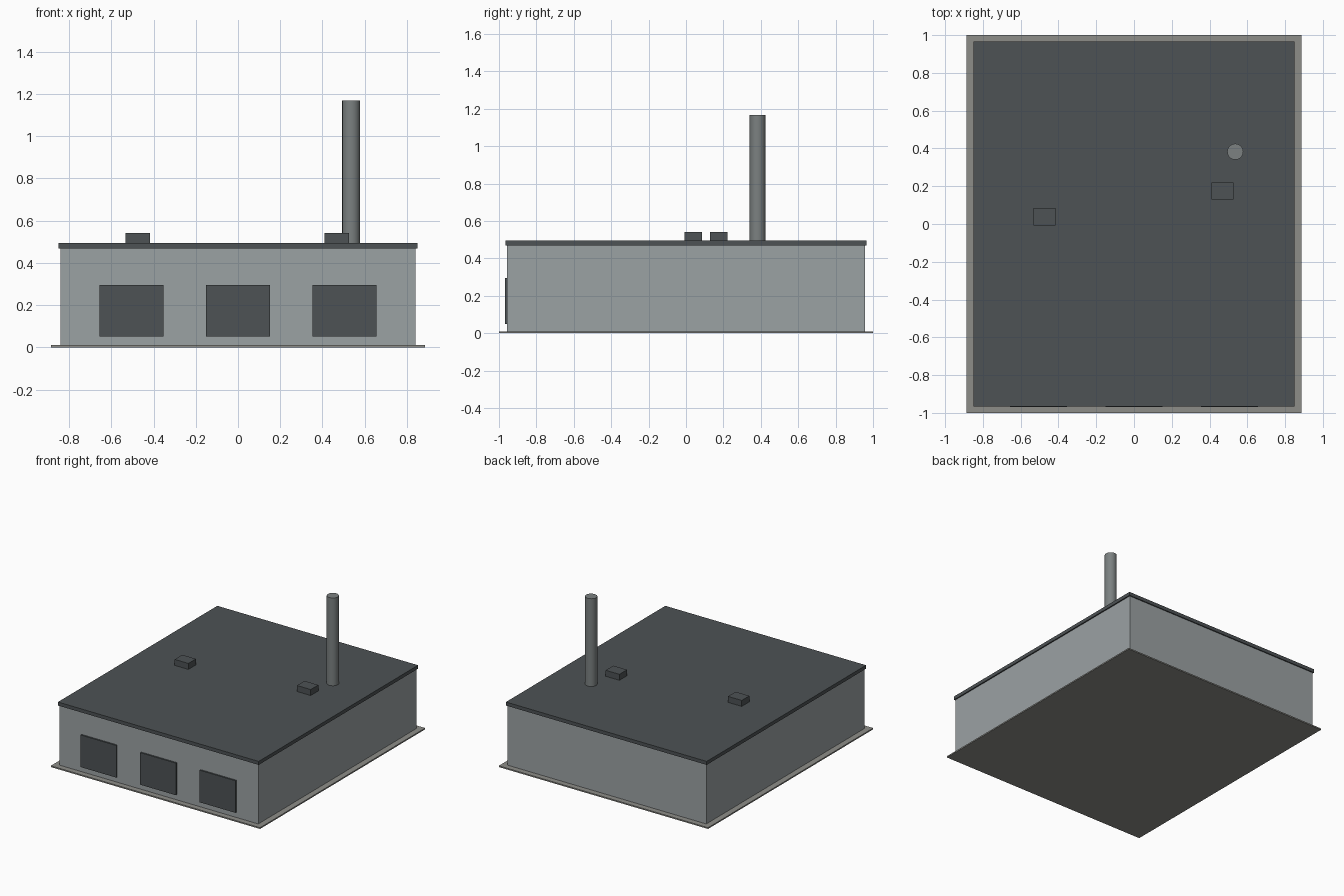
import bpy

if "Cube" in bpy.data.objects:
    bpy.data.objects.remove(bpy.data.objects["Cube"])


def material(name, rgb):
    m = bpy.data.materials.new(name)
    m.diffuse_color = (*rgb, 1)
    m.use_nodes = True
    m.node_tree.nodes["Principled BSDF"].inputs["Base Color"].default_value = m.diffuse_color
    return m


wall_grey = material("wall_grey", (0.33, 0.36, 0.37))
dark_grey = material("dark_grey", (0.075, 0.085, 0.09))
slab_grey = material("slab_grey", (0.27, 0.27, 0.25))
pipe_grey = material("pipe_grey", (0.20, 0.22, 0.22))


def box(name, x, y, z, mat):
    """Box from (min, max) ranges on each axis."""
    bpy.ops.mesh.primitive_cube_add(size=1, location=[sum(r) / 2 for r in (x, y, z)])
    ob = bpy.context.object
    ob.name = name
    ob.scale = [r[1] - r[0] for r in (x, y, z)]
    bpy.ops.object.transform_apply(location=False, rotation=False, scale=True)
    ob.data.materials.append(mat)
    return ob


# Ground slab, walls and overhanging flat roof
box("base_slab", (-0.887, 0.887), (-1, 1), (0, 0.01), slab_grey)
box("walls", (-0.842, 0.842), (-0.957, 0.957), (0.01, 0.468), wall_grey)
box("roof", (-0.851, 0.851), (-0.965, 0.965), (0.468, 0.495), dark_grey)

# Three loading doors on the front
for i, cx in enumerate((-0.505, 0, 0.505)):
    box(f"door_{i + 1}", (cx - 0.151, cx + 0.151), (-0.969, -0.95), (0.05, 0.296), dark_grey)

# Two roof vents
for i, (cx, cy) in enumerate(((-0.474, 0.039), (0.468, 0.175))):
    box(f"roof_vent_{i + 1}", (cx - 0.058, cx + 0.058), (cy - 0.046, cy + 0.046),
        (0.495, 0.541), dark_grey)

# Chimney
bpy.ops.mesh.primitive_cylinder_add(vertices=20, radius=0.0425, depth=0.673,
                                    location=(0.536, 0.383, 0.8315))
chimney = bpy.context.object
chimney.name = "chimney"
chimney.data.materials.append(pipe_grey)
bpy.ops.object.shade_smooth_by_angle()
